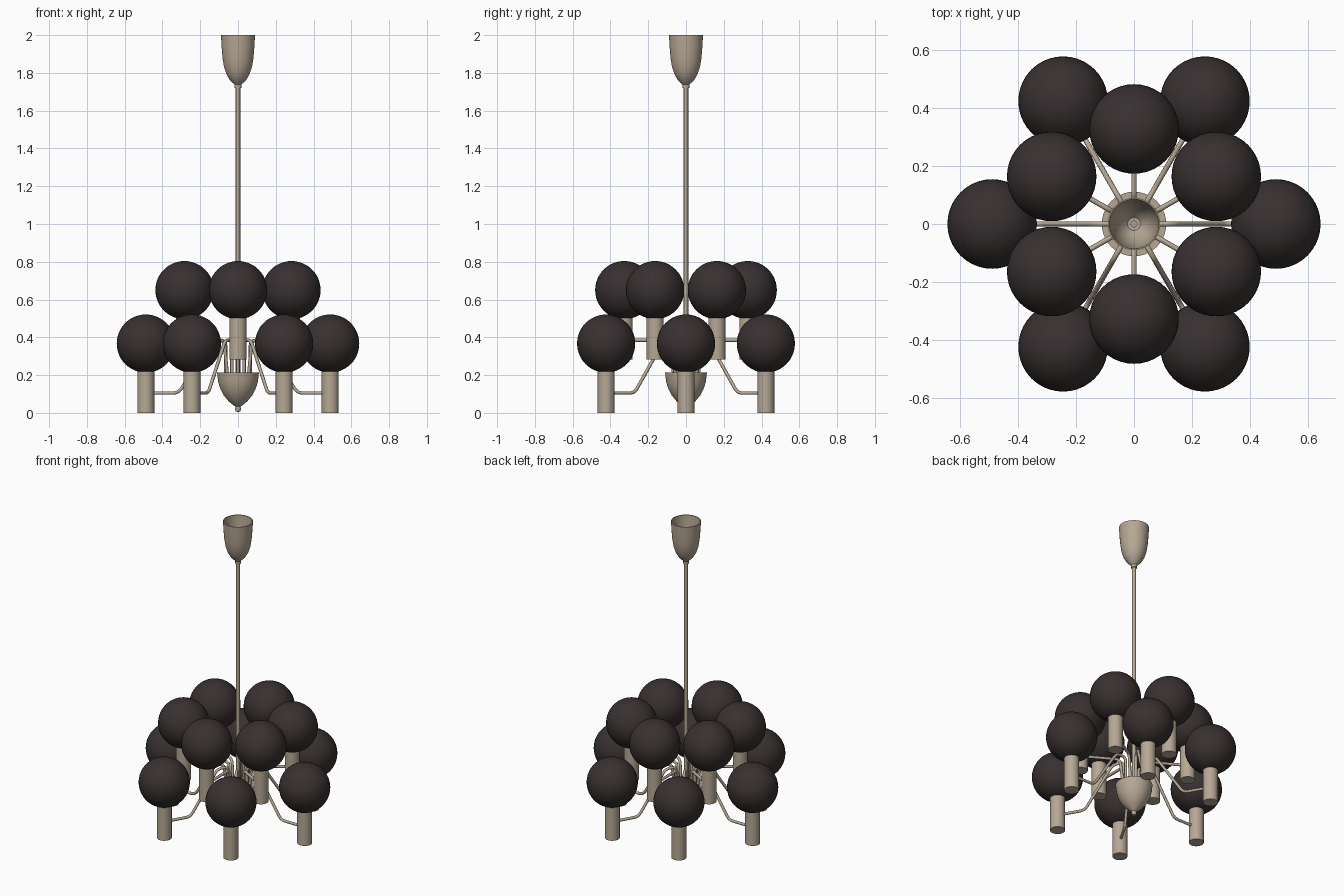
import bpy, bmesh, math
from mathutils import Vector

if "Cube" in bpy.data.objects:
    bpy.data.objects.remove(bpy.data.objects["Cube"])


def material(name, rgb):
    m = bpy.data.materials.new(name)
    m.diffuse_color = (*rgb, 1)
    m.use_nodes = True
    m.node_tree.nodes["Principled BSDF"].inputs["Base Color"].default_value = m.diffuse_color
    return m


METAL = material("warm_brushed_metal", (0.47, 0.39, 0.30))
DARK = material("dark_smoked_glass", (0.040, 0.030, 0.030))


def add_object(name, mesh, mat, angle=35):
    mesh.materials.clear()
    mesh.materials.append(mat)
    ob = bpy.data.objects.new(name, mesh)
    bpy.context.collection.objects.link(ob)
    bpy.ops.object.select_all(action='DESELECT')
    ob.select_set(True)
    bpy.context.view_layer.objects.active = ob
    bpy.ops.object.shade_smooth_by_angle(angle=math.radians(angle))
    return ob


def lathe(name, profile, mat, centre=(0, 0, 0), n=40):
    """Spin an (r, z) profile about a vertical axis; r = 0 closes to a point."""
    bm = bmesh.new()
    vs = [bm.verts.new((r, 0, z)) for r, z in profile]
    es = [bm.edges.new(p) for p in zip(vs, vs[1:])]
    bmesh.ops.spin(bm, geom=vs + es, cent=(0, 0, 0), axis=(0, 0, 1),
                   angle=math.tau, steps=n, use_merge=False)
    bmesh.ops.remove_doubles(bm, verts=bm.verts, dist=1e-5)
    bmesh.ops.dissolve_degenerate(bm, edges=bm.edges, dist=1e-6)
    bmesh.ops.recalc_face_normals(bm, faces=bm.faces)
    bmesh.ops.translate(bm, verts=bm.verts, vec=centre)
    me = bpy.data.meshes.new(name)
    bm.to_mesh(me)
    bm.free()
    return add_object(name, me, mat)


def rounded(path, radius):
    """Replace each corner of a path with a short smooth bend."""
    pts = [Vector(p) for p in path]
    out = [pts[0]]
    for a, b, c in zip(pts, pts[1:], pts[2:]):
        p = b + (a - b).normalized() * min(radius, (a - b).length * 0.45)
        q = b + (c - b).normalized() * min(radius, (c - b).length * 0.45)
        for i in range(5):
            t = i / 4
            out.append(p * (1 - t) ** 2 + b * 2 * t * (1 - t) + q * t * t)
    return out + [pts[-1]]


def tube(name, path, radius, mat, bend=0.03):
    pts = rounded(path, bend)
    cu = bpy.data.curves.new(name, 'CURVE')
    cu.dimensions = '3D'
    cu.bevel_depth = radius
    cu.bevel_resolution = 3
    cu.use_fill_caps = True
    sp = cu.splines.new('POLY')
    sp.points.add(len(pts) - 1)
    for sp_pt, p in zip(sp.points, pts):
        sp_pt.co = (*p, 1)
    tmp = bpy.data.objects.new(name + "_path", cu)
    bpy.context.collection.objects.link(tmp)
    dg = bpy.context.evaluated_depsgraph_get()
    me = bpy.data.meshes.new_from_object(tmp.evaluated_get(dg))
    bpy.data.objects.remove(tmp)
    return add_object(name, me, mat, 50)


def globe(name, centre, radius):
    bm = bmesh.new()
    bmesh.ops.create_uvsphere(bm, u_segments=40, v_segments=24, radius=radius)
    bmesh.ops.translate(bm, verts=bm.verts, vec=centre)
    me = bpy.data.meshes.new(name)
    bm.to_mesh(me)
    bm.free()
    return add_object(name, me, DARK)


# Ceiling canopy: thin bell, open at the top
lathe("ceiling_canopy", [
    (0.0, 1.72), (0.018, 1.72), (0.018, 1.738), (0.025, 1.745), (0.045, 1.765),
    (0.062, 1.795), (0.075, 1.835), (0.082, 1.88), (0.087, 1.94), (0.09, 2.0),
    (0.085, 2.0), (0.082, 1.94), (0.077, 1.88), (0.070, 1.837), (0.057, 1.80),
    (0.041, 1.771), (0.022, 1.752), (0.0, 1.75)], METAL)

# Hanging rod
lathe("hanging_rod", [(0, 0.15), (0.012, 0.15), (0.012, 1.765), (0, 1.765)], METAL, n=20)

# Bowl-shaped hub with a small finial
lathe("hub_bowl", [
    (0.0, 0.005), (0.012, 0.008), (0.016, 0.02), (0.014, 0.033), (0.026, 0.042),
    (0.050, 0.062), (0.075, 0.092), (0.095, 0.13), (0.106, 0.17),
    (0.111, 0.215), (0.0, 0.215)], METAL)

# Two tiers: ring radius, first angle, cup base height, arm path as (r, z)
tiers = [
    ("lower", 0.488, 0, 0.0,
     [(0.488, 0.105), (0.315, 0.105), (0.135, 0.385), (0.065, 0.385), (0.065, 0.20)]),
    ("upper", 0.327, 30, 0.283,
     [(0.327, 0.385), (0.085, 0.385), (0.065, 0.20)]),
]
for tier, ring, start, base, path in tiers:
    for k in range(6):
        a = math.radians(start + 60 * k)
        c, s = math.cos(a), math.sin(a)
        tag = f"{tier}_{k + 1}"
        spot = (ring * c, ring * s, base)
        lathe("lamp_cup_" + tag, [(0, 0), (0.045, 0), (0.045, 0.222), (0, 0.222)],
              METAL, spot, 28)
        globe("globe_" + tag, (spot[0], spot[1], base + 0.367), 0.154)
        tube("arm_" + tag, [(r * c, r * s, z) for r, z in path], 0.009, METAL)
